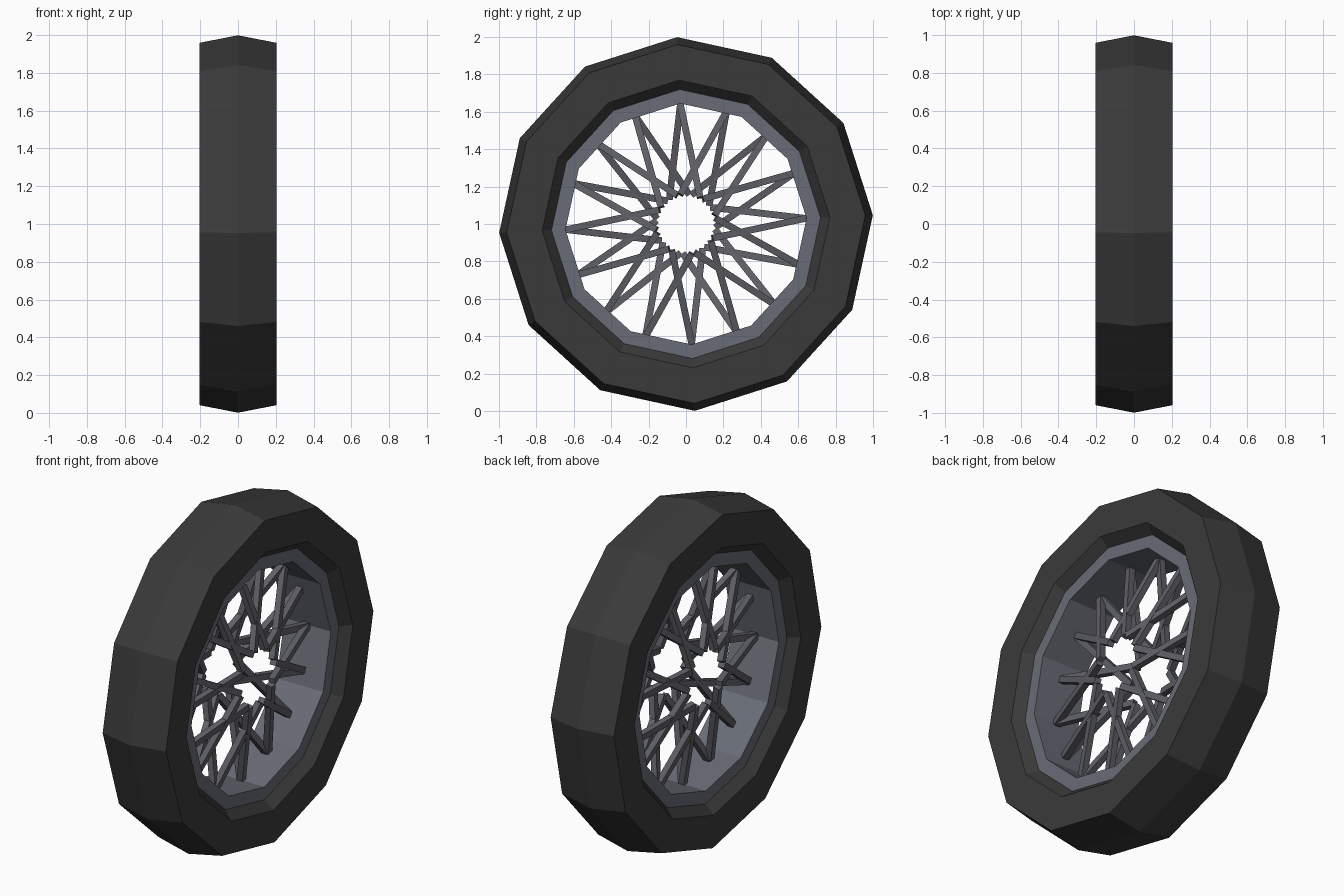
import bpy, bmesh, math
from mathutils import Vector, Matrix

if "Cube" in bpy.data.objects:
    bpy.data.objects.remove(bpy.data.objects["Cube"])

OFFSET = math.radians(2.7)
CENTRE = Vector((0, 0, 1))


def material(name, rgb):
    m = bpy.data.materials.new(name)
    m.diffuse_color = (*rgb, 1)
    m.use_nodes = True
    m.node_tree.nodes["Principled BSDF"].inputs["Base Color"].default_value = m.diffuse_color
    return m


rubber = material("black_rubber", (0.042, 0.042, 0.042))
metal = material("grey_metal", (0.14, 0.15, 0.18))
steel = material("dark_steel", (0.115, 0.117, 0.135))


def add_object(name, bm, mat):
    bmesh.ops.recalc_face_normals(bm, faces=bm.faces)
    me = bpy.data.meshes.new(name)
    bm.to_mesh(me)
    bm.free()
    me.materials.append(mat)
    ob = bpy.data.objects.new(name, me)
    bpy.context.collection.objects.link(ob)
    return ob


def polar(x, r, a):
    return CENTRE + Vector((x, r * math.cos(a), r * math.sin(a)))


def ring(name, profile, mat, sides=12):
    """Sweep a closed (x, radius) profile around the wheel axis."""
    bm = bmesh.new()
    loops = [[bm.verts.new(polar(x, r, OFFSET + 2 * math.pi * i / sides))
              for x, r in profile] for i in range(sides)]
    n = len(profile)
    for i in range(sides):
        a, b = loops[i], loops[(i + 1) % sides]
        for j in range(n):
            k = (j + 1) % n
            bm.faces.new((a[j], a[k], b[k], b[j]))
    return add_object(name, bm, mat)


# Tyre with a ridged tread and bevelled inner lip
ring("tyre", [(0, 1.0), (0.205, 0.96), (0.205, 0.77), (0.15, 0.72),
              (-0.15, 0.72), (-0.205, 0.77), (-0.205, 0.96)], rubber)

# Metal rim
ring("rim", [(0.15, 0.722), (0.15, 0.645), (-0.15, 0.645), (-0.15, 0.722)], metal)


def bar(bm, p, q, w):
    d = q - p
    z = d.normalized()
    y = z.cross(Vector((1, 0, 0))).normalized()
    x = y.cross(z)
    rot = Matrix((x, y, z)).transposed().to_4x4()
    bmesh.ops.create_cube(bm, size=1, matrix=Matrix.Translation((p + q) / 2) @ rot
                          @ Matrix.Diagonal((w, w, d.length, 1)))


# Crossed spokes: each rim point sends one spoke to each side of the hub
bm = bmesh.new()
for k in range(16):
    a = OFFSET + k * math.pi / 8
    s = 1 if k % 2 else -1
    for side in (1, -1):
        inner = polar(0.12 * side, 0.16, a + s * side * math.radians(31))
        bar(bm, inner, polar(0, 0.64, a), 0.036)
add_object("spokes", bm, steel)
